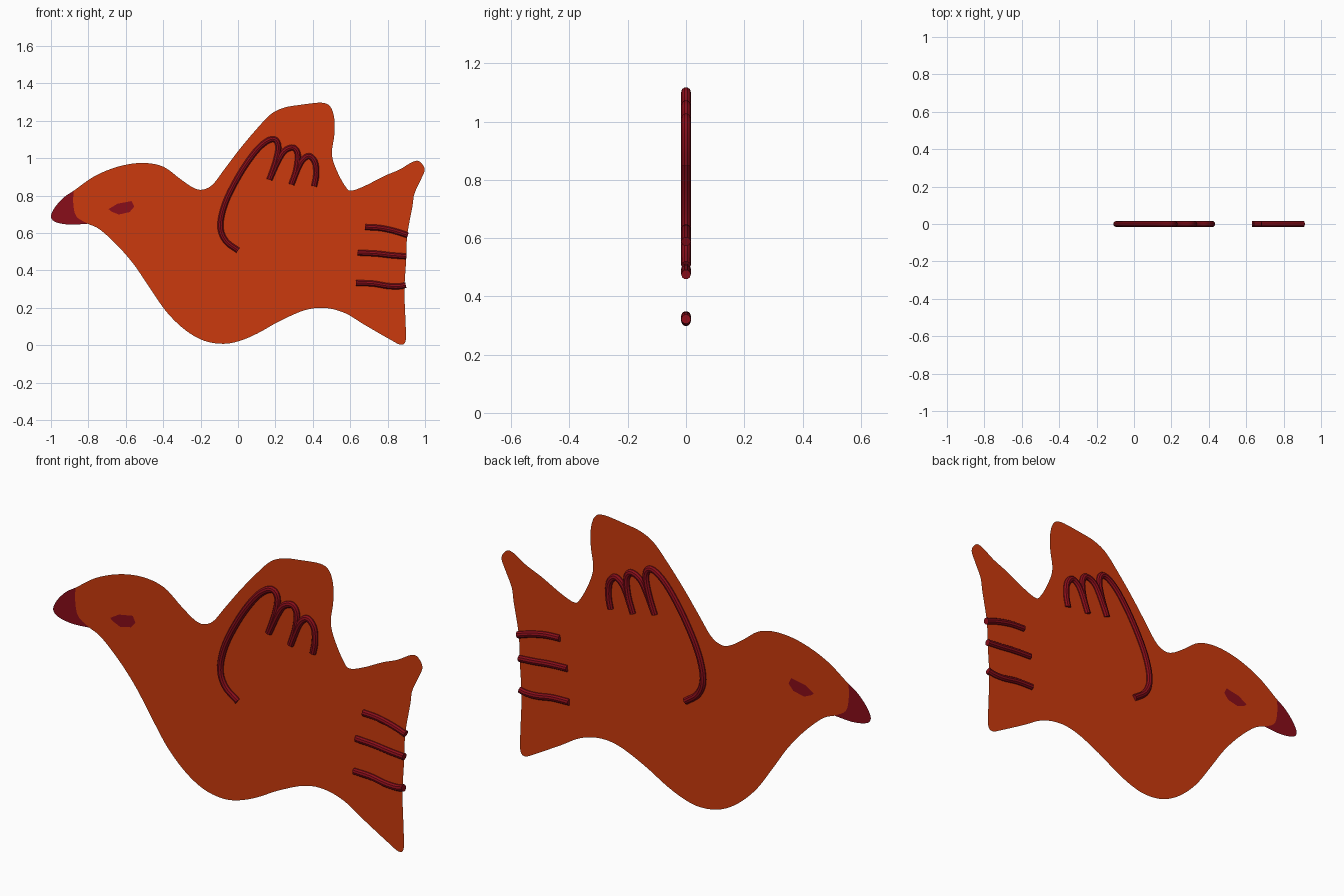
import bpy, bmesh
from mathutils import Vector

if "Cube" in bpy.data.objects:
    bpy.data.objects.remove(bpy.data.objects["Cube"])


def material(name, rgb):
    m = bpy.data.materials.new(name)
    m.diffuse_color = (*rgb, 1)
    m.use_nodes = True
    m.node_tree.nodes["Principled BSDF"].inputs["Base Color"].default_value = m.diffuse_color
    return m


ORANGE = material("orange", (0.60, 0.042, 0.004))
RED = material("dark_red", (0.25, 0.004, 0.010))


def smooth(pts, steps=5):
    """Open Catmull-Rom curve through the (x, z) points."""
    p = [Vector(q) for q in pts]
    p = [2 * p[0] - p[1]] + p + [2 * p[-1] - p[-2]]
    out = []
    for a, b, c, d in zip(p, p[1:], p[2:], p[3:]):
        for i in range(steps):
            t = i / steps
            out.append(0.5 * (2 * b + (c - a) * t + (2 * a - 5 * b + 4 * c - d) * t * t
                              + (3 * b - a - 3 * c + d) * t ** 3))
    return out + [p[-2]]


def sheet(name, loops, mat):
    """Flat sheet in the y = 0 plane; inner loops become holes."""
    bm = bmesh.new()
    for loop in loops:
        vs = [bm.verts.new((q[0], 0, q[1])) for q in loop]
        for a, b in zip(vs, vs[1:] + vs[:1]):
            bm.edges.new((a, b))
    bmesh.ops.triangle_fill(bm, use_beauty=True, use_dissolve=False,
                            edges=bm.edges[:], normal=(0, -1, 0))
    for f in bm.faces:
        f.normal_update()
        if f.normal.y > 0:
            f.normal_flip()
    me = bpy.data.meshes.new(name)
    bm.to_mesh(me)
    bm.free()
    me.materials.append(mat)
    ob = bpy.data.objects.new(name, me)
    bpy.context.collection.objects.link(ob)


def tube(name, paths, radius=0.0165):
    """Round rods following smooth paths in the sheet plane."""
    cu = bpy.data.curves.new(name, 'CURVE')
    cu.dimensions = '3D'
    cu.bevel_depth = radius
    cu.bevel_resolution = 3
    cu.use_fill_caps = True
    for path in paths:
        pts = smooth(path)
        s = cu.splines.new('POLY')
        s.points.add(len(pts) - 1)
        for sp, q in zip(s.points, pts):
            sp.co = (q[0], 0, q[1], 1)
    cu.materials.append(RED)
    ob = bpy.data.objects.new(name, cu)
    bpy.context.collection.objects.link(ob)
    bpy.ops.object.select_all(action='DESELECT')
    ob.select_set(True)
    bpy.context.view_layer.objects.active = ob
    bpy.ops.object.convert(target='MESH')
    bpy.ops.object.shade_smooth_by_angle()


# Silhouette, clockwise from the top of the beak
head = [(-.88, .825), (-.765, .905), (-.635, .957), (-.51, .975), (-.40, .955),
        (-.31, .89), (-.24, .843), (-.19, .832), (-.135, .86)]
wing = [(-.07, .945), (.01, 1.05), (.10, 1.157), (.175, 1.235), (.245, 1.27),
        (.33, 1.285), (.446, 1.297), (.494, 1.275), (.515, 1.21), (.515, 1.125),
        (.502, 1.02), (.53, .93), (.575, .848), (.606, .827)]
tail = [(.68, .853), (.78, .904), (.863, .939), (.932, .98), (.97, .983), (.998, .94),
        (.975, .88), (.943, .81), (.932, .74), (.905, .59), (.90, .47), (.89, .30),
        (.895, .14), (.897, .03), (.872, .003), (.815, .03)]
belly = [(.676, .11), (.57, .173), (.462, .20), (.355, .187), (.22, .128), (.105, .064),
         (.01, .024), (-.077, .008), (-.18, .024), (-.28, .08), (-.38, .176),
         (-.47, .304), (-.553, .427), (-.644, .533), (-.74, .62), (-.804, .65)]
seam = smooth([(-.804, .65), (-.863, .688), (-.88, .75), (-.88, .825)])
beak = smooth([(-.804, .65), (-.90, .645), (-.975, .659), (-1.0, .688),
               (-.98, .736), (-.932, .79), (-.88, .825)])
eye = [(-.692, .728), (-.644, .757), (-.569, .771), (-.555, .741),
       (-.58, .712), (-.638, .699), (-.676, .715)]

sheet("body", [smooth(head + wing + tail + belly) + seam[1:-1], eye], ORANGE)
sheet("beak", [beak + seam[-2:0:-1]], RED)
sheet("eye", [eye], RED)

# Feather rods on the wing
tube("wing_feathers", [
    [(0, .507), (-.067, .56), (-.094, .64), (-.067, .763), (.008, .912), (.093, 1.035),
     (.158, 1.093), (.20, 1.098), (.216, 1.056), (.20, .976), (.168, .885)],
    [(.17, .89), (.216, .99), (.25, 1.04), (.296, 1.056), (.32, 1.02), (.312, .94), (.286, .859)],
    [(.288, .865), (.326, .96), (.355, 1.0), (.385, 1.01), (.413, .975), (.418, .91), (.407, .85)]])

# Tail rods
tube("tail_feathers", [
    [(.68, .632), (.76, .627), (.84, .61), (.908, .588)],
    [(.64, .495), (.74, .49), (.82, .481), (.90, .475)],
    [(.63, .333), (.72, .33), (.80, .317), (.86, .315), (.897, .322)]])
